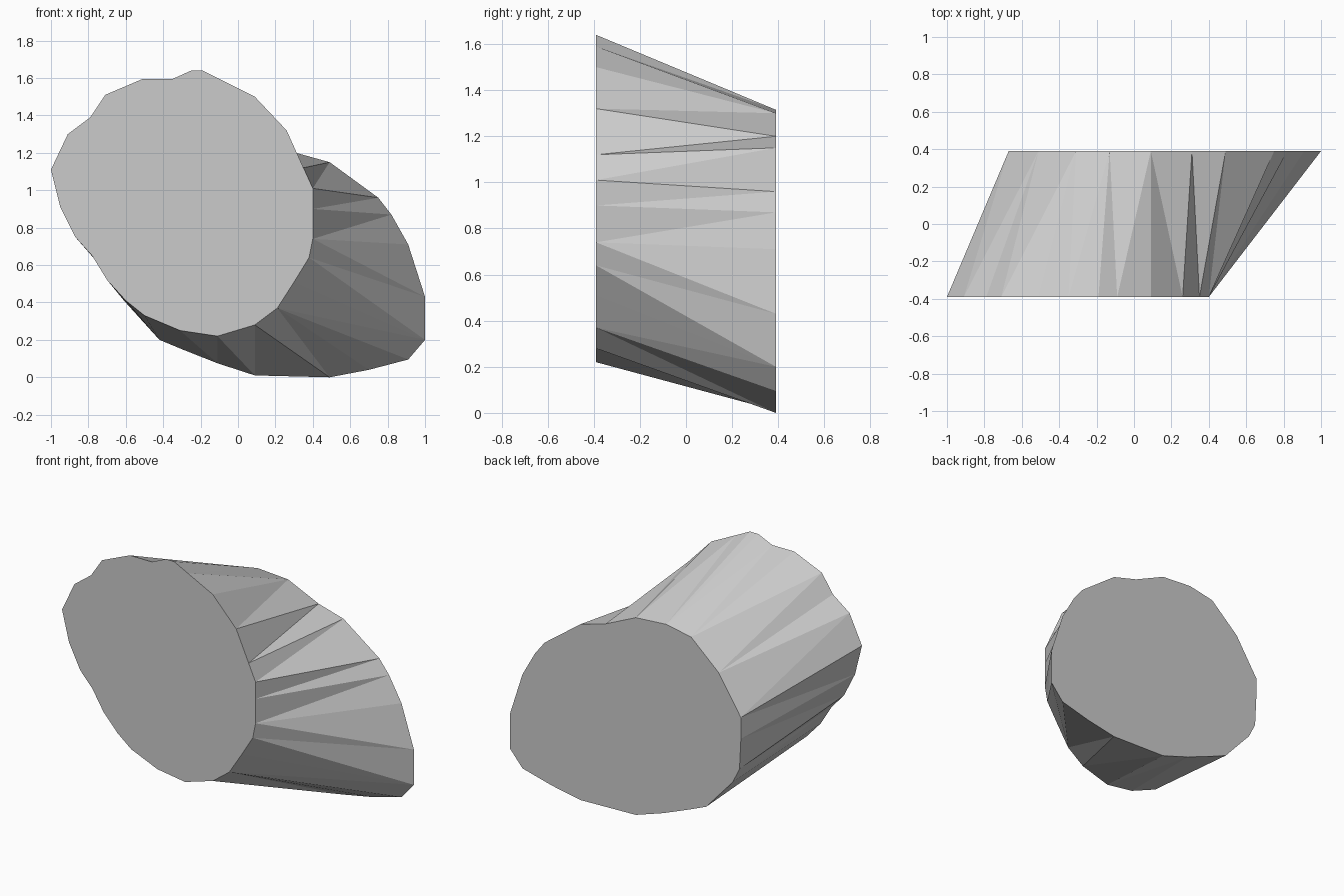
import bpy
import bmesh

HALF_DEPTH = 0.39

# Front outline (x, z), clockwise from the top
front = [(-.25, 1.64), (-.19, 1.64), (-.09, 1.59), (.09, 1.50), (.26, 1.32),
         (.35, 1.12), (.40, 1.01), (.40, .90), (.40, .74), (.38, .64),
         (.30, .51), (.21, .37), (.09, .28), (-.11, .22), (-.31, .25),
         (-.50, .33), (-.60, .41), (-.70, .52), (-.78, .65), (-.87, .75),
         (-.95, .91), (-1, 1.11), (-.91, 1.30), (-.79, 1.39), (-.71, 1.51),
         (-.51, 1.595), (-.35, 1.595)]

# Back outline, shifted right and down
back = [(-.13, 1.315), (.09, 1.30), (.31, 1.20), (.49, 1.15), (.75, .96),
        (.82, .87), (.91, .71), (1, .43), (1, .20), (.91, .095),
        (.70, .04), (.49, 0), (.09, .01), (-.11, .075), (-.30, .15),
        (-.42, .20), (-.61, .41), (-.66, .51), (-.67, .71), (-.67, .85),
        (-.51, 1.10), (-.31, 1.28)]

# Last back point that each front point fans out to
reach = [0, 0, 1, 1, 2, 3, 4, 5, 7, 8, 8, 11, 12, 13, 14, 15, 15,
         16, 17, 18, 19, 19, 20, 20, 21, 21, 22]

bm = bmesh.new()


def ring(points, y):
    return [bm.verts.new((x, y, z)) for x, z in points]


f = ring(front, -HALF_DEPTH)
b = ring(back, HALF_DEPTH)

# End caps
bm.faces.new(f)
bm.faces.new(b)

# Faceted side wall zipped between the two outlines
j = 0
for i, last in enumerate(reach):
    while j < last:
        bm.faces.new((f[i], b[j], b[(j + 1) % len(b)]))
        j += 1
    bm.faces.new((f[i], b[j % len(b)], f[(i + 1) % len(f)]))

bmesh.ops.recalc_face_normals(bm, faces=bm.faces[:])
mesh = bpy.data.meshes.new("slanted_block")
bm.to_mesh(mesh)
bm.free()
bpy.context.collection.objects.link(bpy.data.objects.new("slanted_block", mesh))
